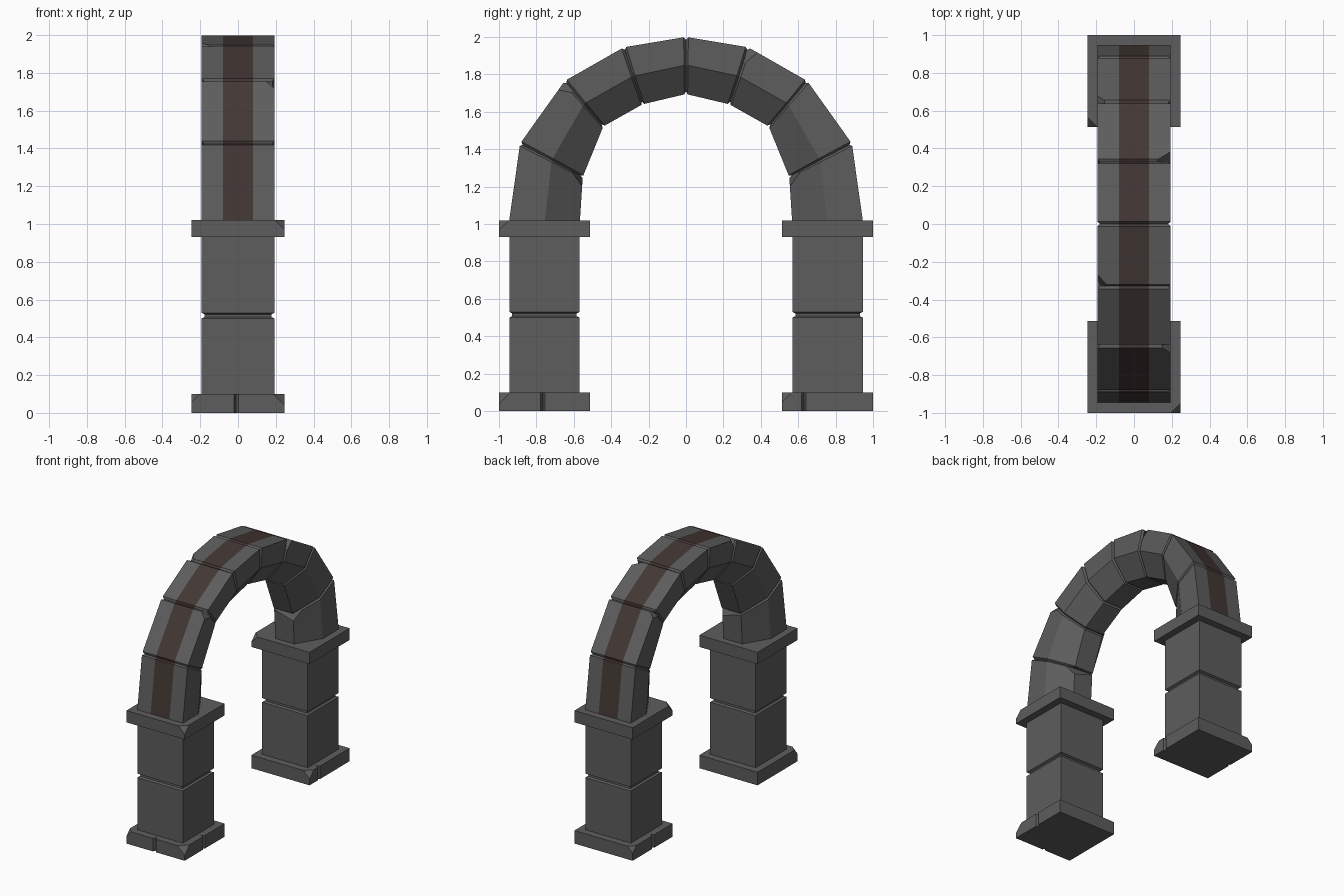
import bpy, bmesh
from mathutils import Vector

if "Cube" in bpy.data.objects:
    bpy.data.objects.remove(bpy.data.objects["Cube"])


def material(name, rgb):
    m = bpy.data.materials.new(name)
    m.diffuse_color = (*rgb, 1)
    m.use_nodes = True
    m.node_tree.nodes["Principled BSDF"].inputs["Base Color"].default_value = m.diffuse_color
    return m


STONE = material("dark_stone", (0.11, 0.11, 0.11))
BAND = material("brown_band", (0.055, 0.038, 0.034))


def chip(bm, direction, depth):
    """Slice off the corner lying furthest along a direction."""
    n = Vector(direction).normalized()
    tip = max(bm.verts, key=lambda v: v.co.dot(n)).co.copy()
    res = bmesh.ops.bisect_plane(bm, geom=bm.verts[:] + bm.edges[:] + bm.faces[:],
                                 plane_co=tip - n * depth, plane_no=n, clear_outer=True)
    cut = [g for g in res["geom_cut"] if isinstance(g, bmesh.types.BMEdge)]
    bmesh.ops.holes_fill(bm, edges=cut, sides=0)


def loft(name, rings, chips=(), caps=True, band=None):
    """Skin a stack of rings, then chip corners."""
    bm = bmesh.new()
    loops = [[bm.verts.new(p) for p in r] for r in rings]
    n = len(loops[0])
    for a, b in zip(loops, loops[1:]):
        for i in range(n):
            j = (i + 1) % n
            f = bm.faces.new((a[i], a[j], b[j], b[i]))
            f.material_index = int(i == band)
    if caps:
        bm.faces.new(loops[0])
        bm.faces.new(loops[-1])
    bmesh.ops.recalc_face_normals(bm, faces=bm.faces[:])
    for d, depth in chips:
        chip(bm, d, depth)
    bmesh.ops.recalc_face_normals(bm, faces=bm.faces[:])
    me = bpy.data.meshes.new(name)
    bm.to_mesh(me)
    bm.free()
    me.materials.append(STONE)
    me.materials.append(BAND)
    ob = bpy.data.objects.new(name, me)
    bpy.context.collection.objects.link(ob)


def square(h, hx, cy, z):
    return [(-hx, cy - h, z), (hx, cy - h, z), (hx, cy + h, z), (-hx, cy + h, z)]


# Arch stations: outer, middle and inner (y, z) at each joint
STATIONS = [((.945, 1.02), (.755, 1.02), (.567, 1.02)),
            ((.887, 1.43), (.718, 1.342), (.552, 1.252)),
            ((.648, 1.765), (.545, 1.642), (.442, 1.522)),
            ((.332, 1.945), (.283, 1.79), (.232, 1.64)),
            ((0, 2.0), (0, 1.85), (0, 1.695))]
STATIONS = [[Vector(p) for p in s] for s in STATIONS]


def arch_ring(a, b, t, side, inset=0):
    o, m, i = [p.lerp(q, t) for p, q in zip(a, b)]
    d = (i - o).normalized() * inset
    o, i = o + d, i - d
    w, k = .193 - inset, .08
    pts = [(-w, o), (-k, o), (k, o), (w, o), (w, m), (k, i), (-k, i), (-w, m)]
    return [(x, p.x * side, p.y) for x, p in pts]


# Broken corners of the arch stones: (side, stone) -> cuts
ARCH_CHIPS = {(1, 0): [((.2, -1, .6), .025)], (-1, 0): [((.2, 1, .6), .025)],
              (1, 1): [((-1, -.2, 1), .025)], (-1, 1): [((1, .2, 1), .03)],
              (1, 2): [((1, -1, 1.2), .035)], (-1, 3): [((-1, -1, .6), .03)]}

for side, label in ((1, "back"), (-1, "front")):
    cy = .757 * side

    # Arch stones with V joints
    for k in range(4):
        a, b = STATIONS[k], STATIONS[k + 1]
        t = .013 / (b[0] - a[0]).length
        rings = [arch_ring(a, b, t, side) if k else arch_ring(a, b, 0, side),
                 arch_ring(a, b, 1 - t, side),
                 arch_ring(a, b, 1, side, .014)]
        if k:
            rings.insert(0, arch_ring(a, b, 0, side, .014))
        cuts = ARCH_CHIPS.get((side, k), ())
        loft(f"{label}_arch_stone_{k + 1}", rings, cuts, bool(cuts), band=1)

    # Pillar of two blocks with a groove between
    loft(f"{label}_pillar",
         [square(.188 - d, .193 - d, cy, z) for z, d in
          ((.09, 0), (.5, 0), (.507, .016), (.522, .016), (.53, 0), (.935, 0))],
         caps=False)

    # Capital slab
    cap_cut = ((1, -1, 1), .03) if side < 0 else ((-1, -1, 1), .03)
    loft(f"{label}_capital", [square(.2425, .247, cy, z) for z in (.93, 1.02)], [cap_cut])

    # Base slab with cracks notched into two sides
    y0, y1, x = cy - .2425, cy + .2425, .247
    outline = [(-x, y0), (x, y0), (x, y1), (-x, y1)]
    ny = .63 if side > 0 else -.765
    outline[2:2] = [(x, ny - .012), (x - .025, ny), (x, ny + .012)]
    if side < 0:
        outline[1:1] = [(-.022, y0), (-.01, y0 + .025), (.002, y0)]
        cuts = [((1, -1, 1), .035), ((-1, -1, 1), .025)]
    else:
        outline += [(-x, .762), (-x + .025, .75), (-x, .738)]
        cuts = [((1, -1, 1), .03), ((-1, 1, 1), .025)]
    loft(f"{label}_base", [[(px, py, z) for px, py in outline] for z in (0, .1)], cuts)
